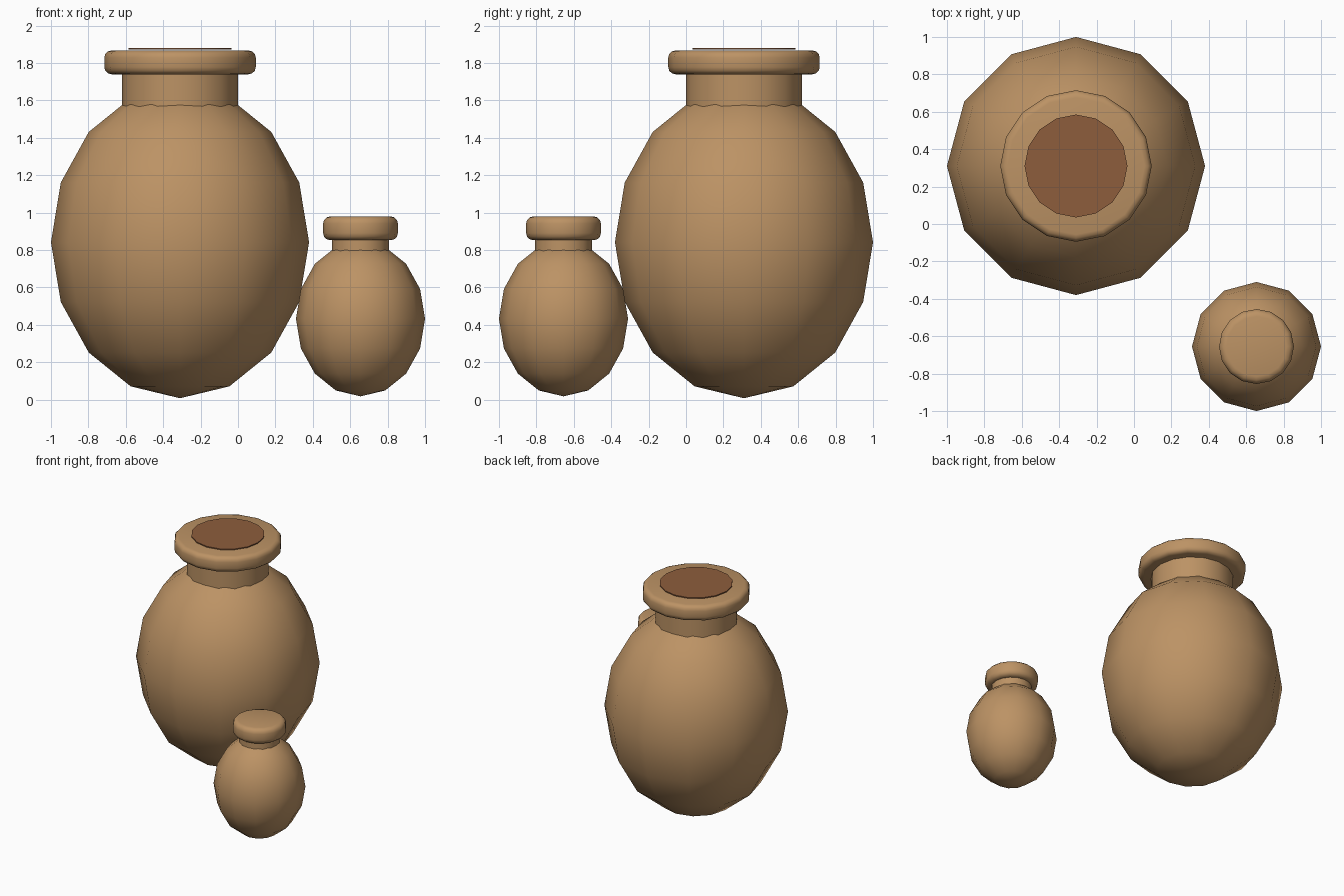
import bpy
import math

if "Cube" in bpy.data.objects:
    bpy.data.objects.remove(bpy.data.objects["Cube"])


def material(name, color):
    m = bpy.data.materials.new(name)
    m.diffuse_color = (*color, 1)
    m.use_nodes = True
    m.node_tree.nodes["Principled BSDF"].inputs["Base Color"].default_value = m.diffuse_color
    return m


CLAY = material("tan_clay", (0.503, 0.290, 0.129))
DARK = material("dark_brown", (0.270, 0.110, 0.046))


def finish(name, mat, angle=40):
    ob = bpy.context.object
    ob.name = name
    ob.data.materials.append(mat)
    bpy.ops.object.shade_smooth_by_angle(angle=math.radians(angle))
    return ob


def cylinder(name, mat, x, y, radius, z0, z1, sides=16, bevel=0):
    bpy.ops.mesh.primitive_cylinder_add(vertices=sides, radius=radius, depth=z1 - z0,
                                        location=(x, y, (z0 + z1) / 2))
    if bevel:
        mod = bpy.context.object.modifiers.new("rounding", 'BEVEL')
        mod.width = bevel
        mod.segments = 3
        mod.limit_method = 'ANGLE'
        mod.angle_limit = math.radians(50)
        bpy.ops.object.modifier_apply(modifier=mod.name)
    return finish(name, mat)


def jar(prefix, x, y, radius, half_height, centre, neck_r, rim_r, rim_z0, rim_z1):
    # Egg-shaped belly
    bpy.ops.mesh.primitive_uv_sphere_add(segments=12, ring_count=8, radius=1,
                                         location=(x, y, centre),
                                         scale=(radius, radius, half_height))
    finish(prefix + "_belly", CLAY, 60)
    # Neck sunk into the belly, and rounded rim on top
    cylinder(prefix + "_neck", CLAY, x, y, neck_r,
             centre + 0.78 * half_height, rim_z0 + 0.03)
    cylinder(prefix + "_rim", CLAY, x, y, rim_r, rim_z0, rim_z1, bevel=0.038)


jar("large_jar", -0.31, 0.31, 0.69, 0.834, 0.842, 0.31, 0.405, 1.74, 1.867)
jar("small_jar", 0.655, -0.655, 0.345, 0.415, 0.433, 0.153, 0.2, 0.853, 0.98)

# Dark opening of the large jar
cylinder("large_jar_opening", DARK, -0.31, 0.31, 0.275, 1.873, 1.881)
